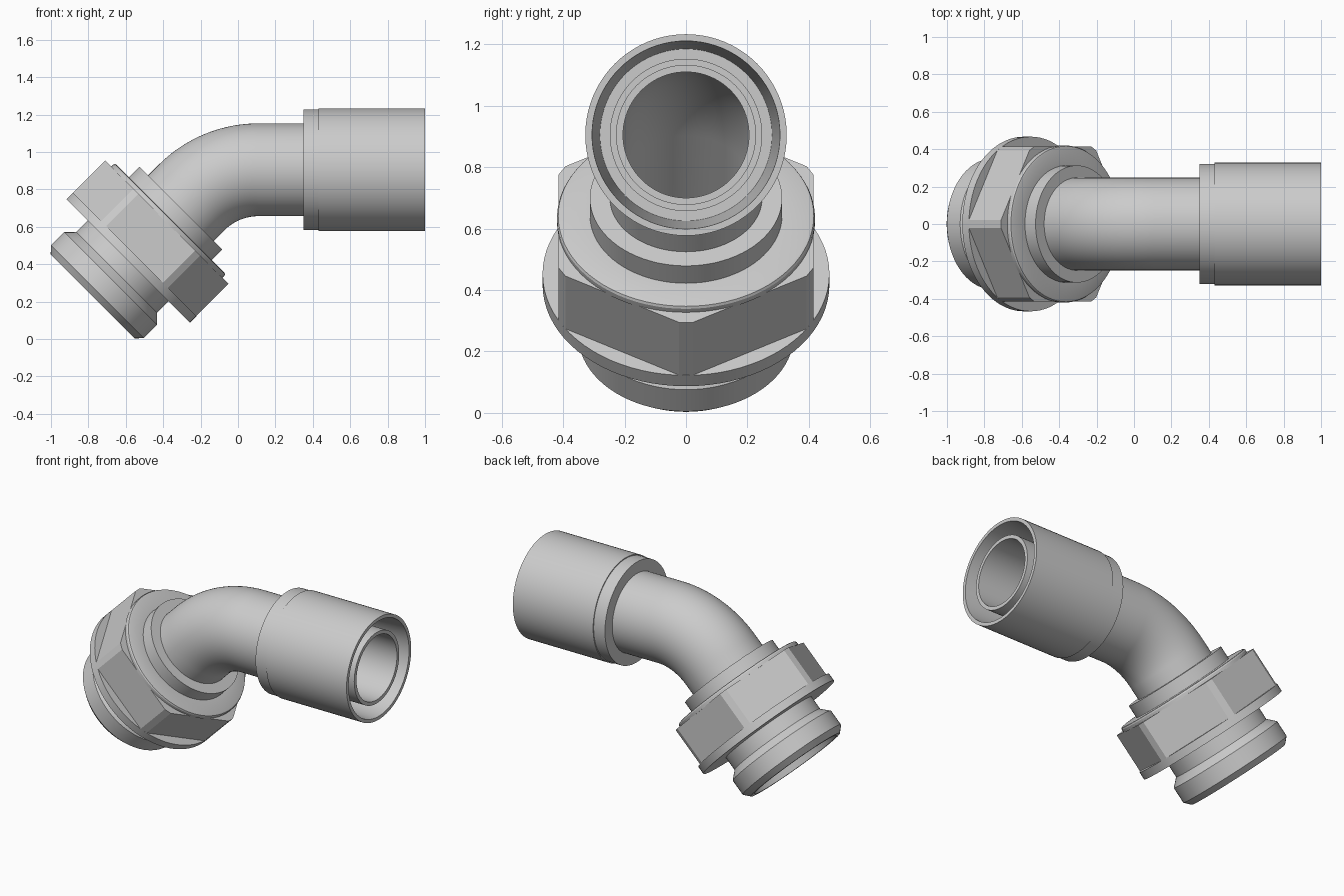
import bpy, bmesh, math
from mathutils import Vector

if "Cube" in bpy.data.objects:
    bpy.data.objects.remove(bpy.data.objects["Cube"])

steel = bpy.data.materials.new("steel grey")
steel.diffuse_color = (0.6, 0.6, 0.6, 1)
steel.use_nodes = True
steel.node_tree.nodes["Principled BSDF"].inputs["Base Color"].default_value = steel.diffuse_color

AX_Z, CORNER_X = 0.905, -0.10           # hose axis height, corner of the two axes
T = 0.21                                # tangent length of the bend
R = T / math.tan(math.radians(22.5))    # bend radius
Q = math.sqrt(0.5)
ROUND = [math.tau * i / 80 for i in range(80)]
HEX = [math.radians(60 * k + d) for k in range(6) for d in (-2.7, 2.7)]


def hose(x):            # frame on the horizontal axis
    return Vector((x, 0, AX_Z)), Vector((-1, 0, 0))


def low(s):             # frame on the sloping axis, s measured from the corner
    return Vector((CORNER_X - s * Q, 0, AX_Z - s * Q)), Vector((-Q, 0, -Q))


def bend(a):            # frame on the 45 degree bend
    c, s = math.cos(a), math.sin(a)
    return Vector((CORNER_X + T - R * s, 0, AX_Z - R + R * c)), Vector((-c, 0, -s))


def sweep(name, stations, angles=ROUND):
    """Skin rings (frame, radius) into a closed hollow shell."""
    bm = bmesh.new()
    u = Vector((0, 1, 0))
    rings = []
    for (c, d), r in stations:
        v = d.cross(u)
        rings.append([bm.verts.new(c + r * (math.cos(a) * v + math.sin(a) * u))
                      for a in angles])
    n = len(angles)
    for k, a in enumerate(rings):
        b = rings[(k + 1) % len(rings)]
        for i in range(n):
            j = (i + 1) % n
            bm.faces.new((a[i], a[j], b[j], b[i]))
    bmesh.ops.recalc_face_normals(bm, faces=bm.faces)
    me = bpy.data.meshes.new(name)
    bm.to_mesh(me)
    bm.free()
    me.materials.append(steel)
    ob = bpy.data.objects.new(name, me)
    bpy.context.collection.objects.link(ob)
    bpy.ops.object.select_all(action='DESELECT')
    ob.select_set(True)
    bpy.context.view_layer.objects.active = ob
    bpy.ops.object.shade_smooth_by_angle(angle=math.radians(25))
    return ob


def lathe(name, frame, profile, angles=ROUND):
    return sweep(name, [(frame(t), r) for t, r in profile], angles)


# bent tube: outside down to the stud, then back up through the bore
arc = [bend(math.radians(45) * i / 20) for i in range(21)]
sweep("bent_tube",
      [(hose(0.985), 0.205), (hose(0.985), 0.228), (hose(0.6), 0.228), (hose(0.6), 0.248)]
      + [(f, 0.248) for f in arc]
      + [(low(0.78), 0.248), (low(0.78), 0.205)]
      + [(f, 0.205) for f in reversed(arc)])

# crimp sleeve around the hose end
lathe("crimp_sleeve", hose,
      [(0.35, 0.247), (0.35, 0.322), (0.43, 0.322), (0.43, 0.328), (1.0, 0.328),
       (1.0, 0.306), (0.5, 0.28), (0.5, 0.247)])

# collar and washer face above the nut
lathe("collar", low,
      [(0.29, 0.247), (0.29, 0.313), (0.37, 0.313), (0.37, 0.408), (0.373, 0.416),
       (0.381, 0.42), (0.40, 0.42), (0.40, 0.247)])

# hexagon with turned corners, and its round flange
lathe("hex_nut", low, [(0.397, 0.247), (0.397, 0.467), (0.645, 0.467), (0.645, 0.247)], HEX)
lathe("nut_flange", low, [(0.64, 0.247), (0.64, 0.467), (0.69, 0.467), (0.69, 0.247)])

# connecting stud with coned mouth
lathe("stud", low,
      [(0.62, 0.247), (0.62, 0.306), (0.777, 0.306), (0.822, 0.351), (0.922, 0.351),
       (0.958, 0.317), (0.958, 0.292), (0.77, 0.25), (0.77, 0.247)])
